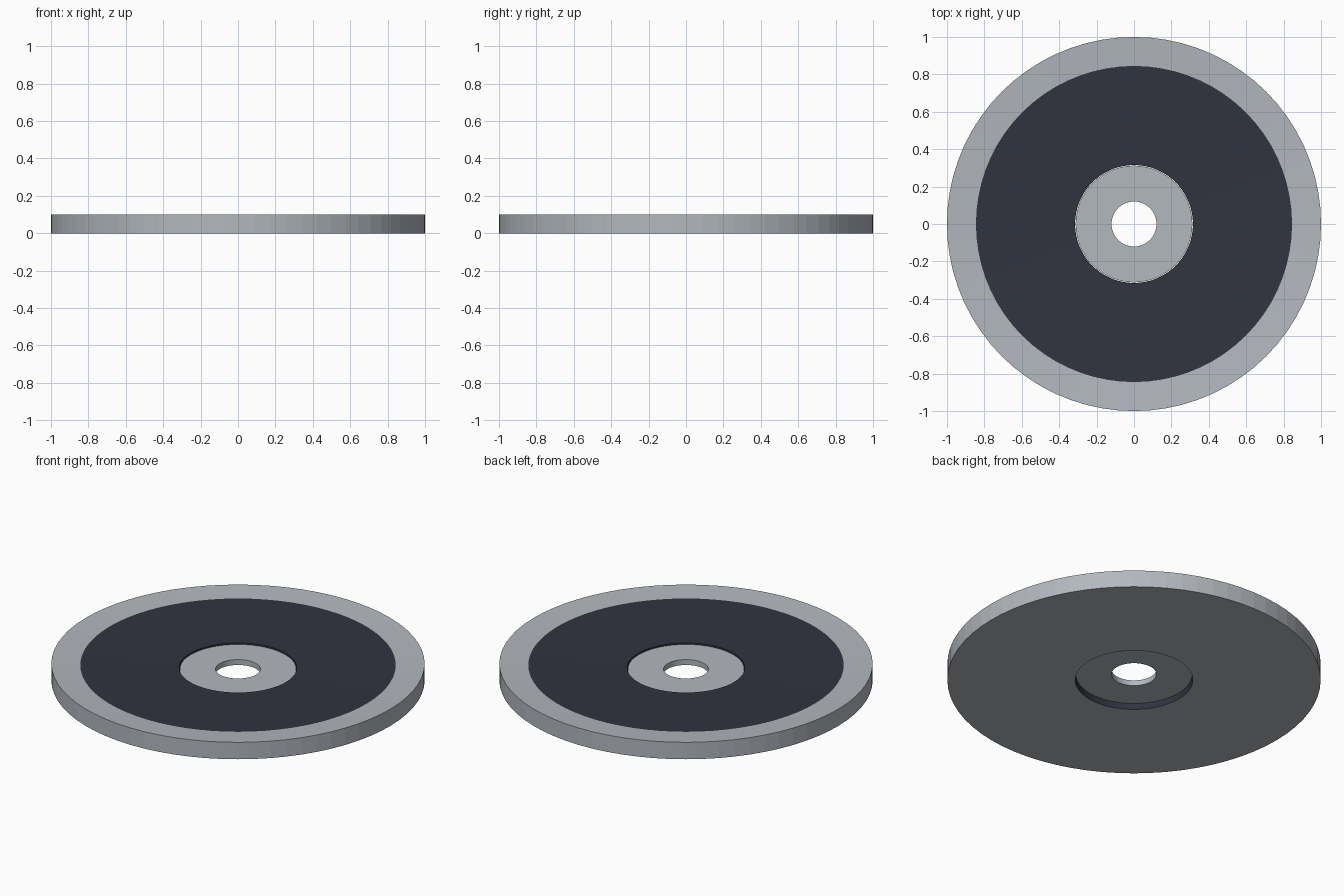
import bpy, bmesh, math

if "Cube" in bpy.data.objects:
    bpy.data.objects.remove(bpy.data.objects["Cube"])

SIDES = 72

dark = bpy.data.materials.new("dark_face")
dark.diffuse_color = (0.03, 0.034, 0.05, 1)
dark.use_nodes = True
dark.node_tree.nodes["Principled BSDF"].inputs["Base Color"].default_value = dark.diffuse_color
grey = bpy.data.materials.new("plain_grey")
grey.diffuse_color = (0.45, 0.48, 0.52, 1)
grey.use_nodes = True
grey.node_tree.nodes["Principled BSDF"].inputs["Base Color"].default_value = grey.diffuse_color


def lathe(name, profile, slots):
    """Revolve a closed (radius, z) profile; slots holds one material index per edge."""
    bm = bmesh.new()
    rings = []
    for r, z in profile:
        rings.append([bm.verts.new((r * math.cos(2 * math.pi * i / SIDES),
                                    r * math.sin(2 * math.pi * i / SIDES), z))
                      for i in range(SIDES)])
    for k, slot in enumerate(slots):
        a, b = rings[k], rings[(k + 1) % len(rings)]
        for i in range(SIDES):
            j = (i + 1) % SIDES
            bm.faces.new((a[i], a[j], b[j], b[i])).material_index = slot
    bmesh.ops.recalc_face_normals(bm, faces=bm.faces)
    mesh = bpy.data.meshes.new(name)
    bm.to_mesh(mesh)
    bm.free()
    for m in (grey, dark):
        mesh.materials.append(m)
    ob = bpy.data.objects.new(name, mesh)
    bpy.context.collection.objects.link(ob)
    return ob


# Dished wheel: grey rim and underside, dark top band and bore wall
lathe("wheel_disc",
      [(1.0, 0.0), (1.0, 0.1), (0.845, 0.09), (0.315, 0.075), (0.315, 0.0)],
      [0, 0, 1, 1, 0])

# Recessed hub plate with centre hole
lathe("hub_plate",
      [(0.312, 0.035), (0.312, 0.067), (0.12, 0.067), (0.12, 0.035)],
      [0, 0, 0, 0])
